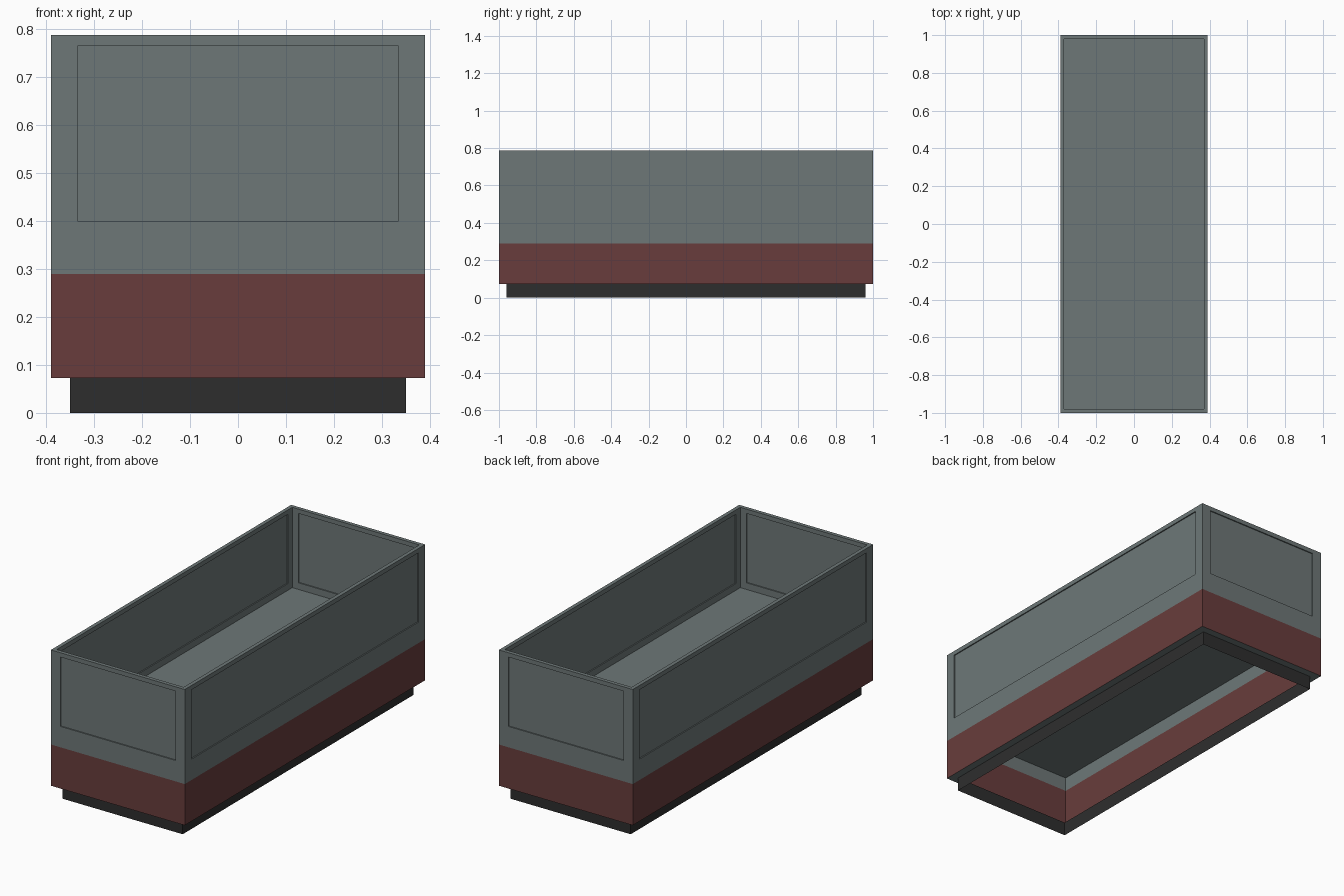
import bpy, bmesh

if "Cube" in bpy.data.objects:
    bpy.data.objects.remove(bpy.data.objects["Cube"])

HX, HY, T = 0.39, 1.0, 0.02            # outer half sizes, wall thickness
Z_BASE, Z_RED, Z_FLOOR, Z_TOP = 0.073, 0.29, 0.365, 0.788
PX, PY, PZ0, PZ1 = 0.335, 0.945, 0.40, 0.765   # recessed panel limits
DEPTH = 0.006


def material(name, rgb):
    m = bpy.data.materials.new(name)
    m.diffuse_color = (*rgb, 1.0)
    m.use_nodes = True
    m.node_tree.nodes["Principled BSDF"].inputs["Base Color"].default_value = m.diffuse_color
    return m


GREY = material("wagon grey", (0.155, 0.187, 0.187))
RED = material("oxide red", (0.138, 0.046, 0.045))
BLACK = material("frame black", (0.027, 0.027, 0.027))


def finish(name, bm, mat):
    bmesh.ops.remove_doubles(bm, verts=bm.verts, dist=1e-5)
    me = bpy.data.meshes.new(name)
    bm.to_mesh(me)
    bm.free()
    me.materials.append(mat)
    ob = bpy.data.objects.new(name, me)
    bpy.context.collection.objects.link(ob)
    return ob


def quad(bm, pts, flip=False):
    pts = list(reversed(pts)) if flip else pts
    bm.faces.new([bm.verts.new(p) for p in pts])


def rect(w, d, z0, z1, k):
    """Upright rectangle at distance d, turned k quarter turns from the front."""
    pts = []
    for u, z in ((-w, z0), (w, z0), (w, z1), (-w, z1)):
        x, y = u, -d
        for _ in range(k):
            x, y = -y, x
        pts.append((x, y, z))
    return pts


def wall_ring(name, hx, hy, z0, z1, mat, recess=0.0, inside=False):
    """Four walls round the wagon, with recessed panels where asked."""
    bm = bmesh.new()
    for k in range(4):
        w, d, p = (hx, hy, PX) if k % 2 == 0 else (hy, hx, PY)
        outer = rect(w, d, z0, z1, k)
        if not recess:
            quad(bm, outer, inside)
            continue
        edge = rect(p, d, PZ0, PZ1, k)
        panel = rect(p, d - recess, PZ0, PZ1, k)
        for i in range(4):
            j = (i + 1) % 4
            quad(bm, [outer[i], outer[j], edge[j], edge[i]], inside)
            quad(bm, [edge[i], edge[j], panel[j], panel[i]], inside)
        quad(bm, panel, inside)
    return finish(name, bm, mat)


def flat(hx, hy, z):
    return [(-hx, -hy, z), (hx, -hy, z), (hx, hy, z), (-hx, hy, z)]


def flat_ring(name, hx, hy, t, z, mat, down=False):
    bm = bmesh.new()
    a, b = flat(hx, hy, z), flat(hx - t, hy - t, z)
    for i in range(4):
        j = (i + 1) % 4
        quad(bm, [a[i], a[j], b[j], b[i]], down)
    return finish(name, bm, mat)


# Upper body: panelled outside, panelled inside, rim
wall_ring("outer_sides", HX, HY, Z_RED, Z_TOP, GREY, recess=DEPTH)
wall_ring("inner_sides", HX - T, HY - T, Z_FLOOR, Z_TOP, GREY, recess=-DEPTH, inside=True)
flat_ring("top_rim", HX, HY, T, Z_TOP, GREY)

# Load floor
bm = bmesh.new()
quad(bm, flat(HX, HY, Z_FLOOR))
finish("load_floor", bm, GREY)

# Lower red band, its underside ledge, and the open black frame
wall_ring("lower_band", HX, HY, Z_BASE, Z_RED, RED)
flat_ring("underside_ledge", HX, HY, 0.04, Z_BASE, GREY, down=True)
wall_ring("base_frame", HX - 0.04, HY - 0.04, 0.0, Z_BASE, BLACK)
